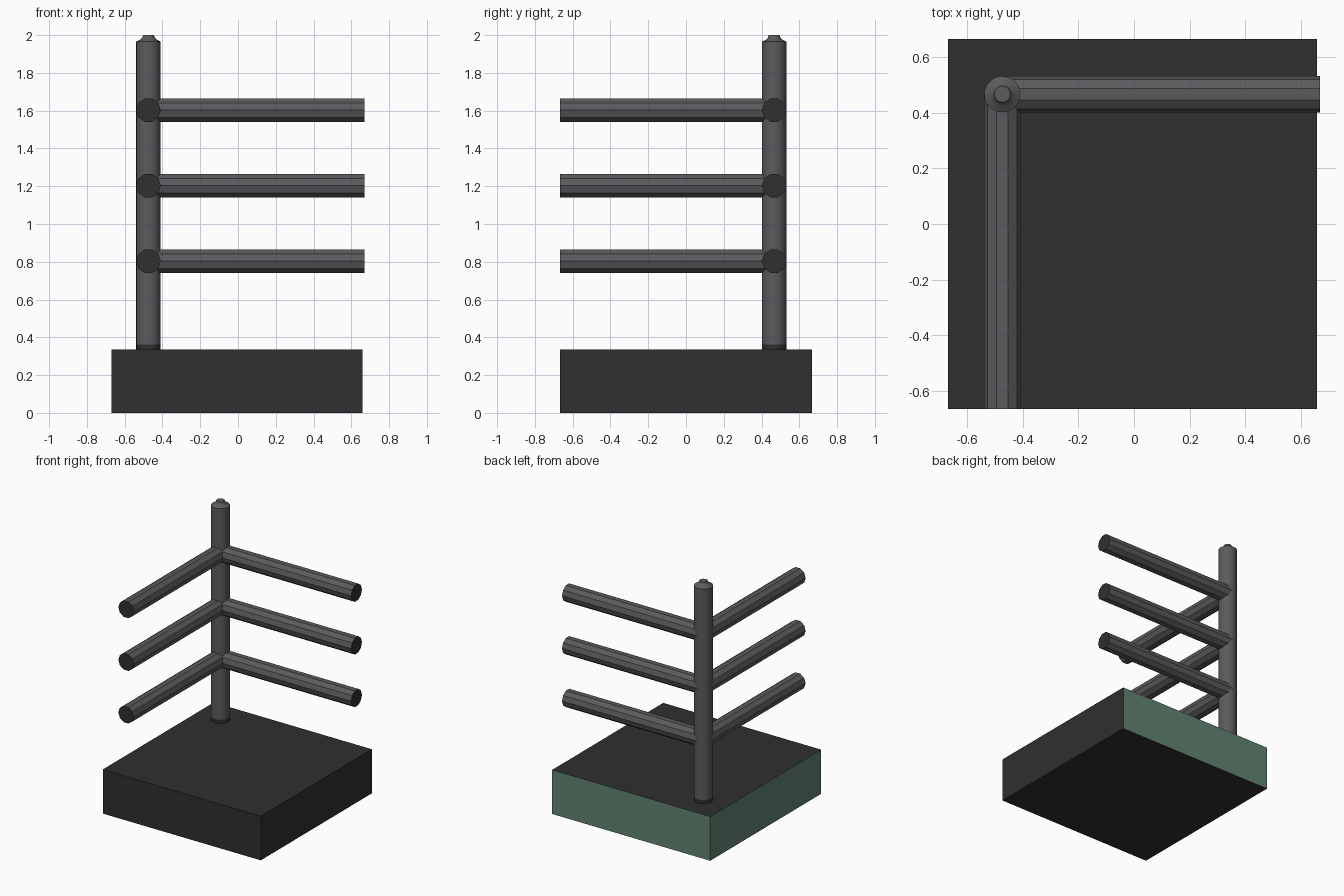
import bpy, bmesh, math
from mathutils import Matrix, Vector

if "Cube" in bpy.data.objects:
    bpy.data.objects.remove(bpy.data.objects["Cube"])


def material(name, rgb):
    m = bpy.data.materials.new(name)
    m.diffuse_color = (*rgb, 1)
    m.use_nodes = True
    m.node_tree.nodes["Principled BSDF"].inputs["Base Color"].default_value = m.diffuse_color
    return m


dark = material("dark grey", (0.029, 0.029, 0.029))
grey = material("metal grey", (0.105, 0.105, 0.112))
green = material("muted green", (0.119, 0.231, 0.171))

POST_X, POST_Y, R = -0.474, 0.467, 0.065


def finish(bm, name, mats):
    bmesh.ops.recalc_face_normals(bm, faces=bm.faces)
    me = bpy.data.meshes.new(name)
    for m in mats:
        me.materials.append(m)
    bm.to_mesh(me)
    bm.free()
    ob = bpy.data.objects.new(name, me)
    bpy.context.collection.objects.link(ob)
    return ob


# Base block: the two outer sides (back and left) are green
bm = bmesh.new()
bmesh.ops.create_cube(bm, size=1)
for v in bm.verts:
    v.co = Vector((v.co.x * 1.328 - 0.006, v.co.y * 1.332, (v.co.z + 0.5) * 0.335))
bm.normal_update()
for f in bm.faces:
    f.material_index = 1 if f.normal.y > 0.5 or f.normal.x < -0.5 else 0
finish(bm, "base_block", [dark, green])

# Corner post: lathed profile with a dark foot and a small stepped tip
profile = [(R, 0.33), (R, 0.362), (R, 1.965), (0.045, 1.975),
           (0.033, 1.987), (0.029, 2.0)]
SIDES = 24
bm = bmesh.new()
rings = []
for r, z in profile:
    rings.append([bm.verts.new((POST_X + r * math.cos(2 * math.pi * i / SIDES),
                                POST_Y + r * math.sin(2 * math.pi * i / SIDES), z))
                  for i in range(SIDES)])
for k, (a, b) in enumerate(zip(rings, rings[1:])):
    for i in range(SIDES):
        j = (i + 1) % SIDES
        f = bm.faces.new((a[i], a[j], b[j], b[i]))
        f.material_index = 1 if k == 0 else 0
bm.faces.new(rings[-1])
bm.faces.new(rings[0][::-1])
post = finish(bm, "corner_post", [grey, dark])
bpy.context.view_layer.objects.active = post
post.select_set(True)
bpy.ops.object.shade_smooth_by_angle(angle=math.radians(25))
post.select_set(False)


# Ten-sided rails with dark end caps, flat side up
def rail(name, z, direction, length):
    bm = bmesh.new()
    bmesh.ops.create_cone(bm, cap_ends=True, segments=10, radius1=R, radius2=R, depth=length)
    d = Vector(direction)
    up = Vector((0, 0, 1))
    side = up.cross(d)
    # put one vertex exactly sideways so that a flat face points up
    first = max(bm.verts, key=lambda v: v.co.x).co
    bm_rot = Matrix.Rotation(-math.atan2(first.y, first.x), 3, 'Z')
    basis = Matrix((side, d.cross(side), d)).transposed()
    centre = Vector((POST_X, POST_Y, z)) + d * length / 2
    for v in bm.verts:
        v.co = basis @ (bm_rot @ v.co) + centre
    for f in bm.faces:
        f.material_index = 1 if len(f.verts) > 4 else 0
    finish(bm, name, [grey, dark])


for n, z in enumerate((0.803, 1.203, 1.603), 1):
    rail(f"back_rail_{n}", z, (1, 0, 0), 0.669 - POST_X)
    rail(f"left_rail_{n}", z, (0, -1, 0), POST_Y + 0.666)
